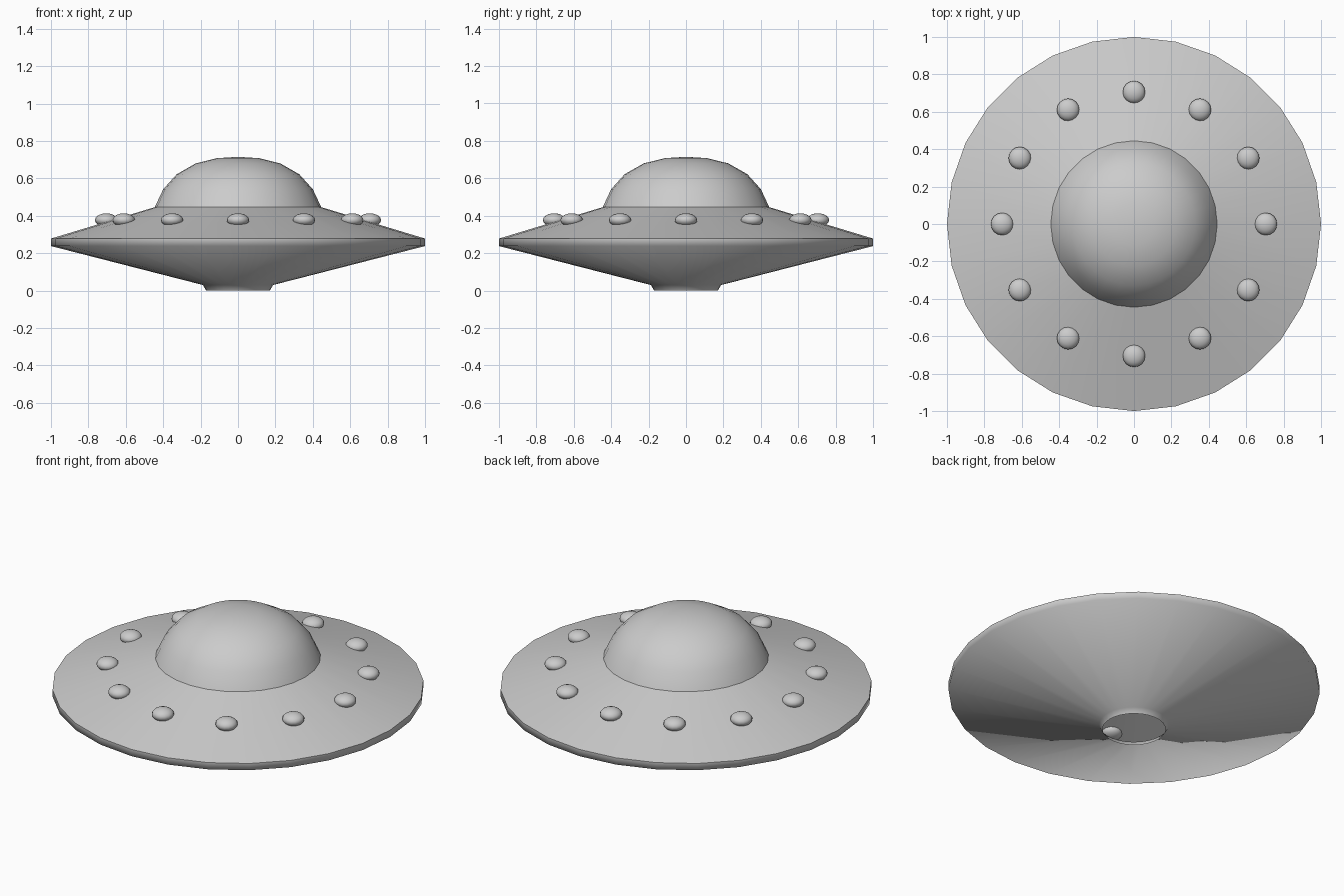
import bpy, bmesh
from math import cos, sin, tau

if "Cube" in bpy.data.objects:
    bpy.data.objects.remove(bpy.data.objects["Cube"])

SIDES = 28


def finish(name, bm):
    for f in bm.faces:
        f.smooth = True
    mesh = bpy.data.meshes.new(name)
    bm.to_mesh(mesh)
    bm.free()
    ob = bpy.data.objects.new(name, mesh)
    bpy.context.collection.objects.link(ob)
    return ob


def lathe(name, profile):
    """Revolve (radius, z) points, listed bottom to top, around the z axis."""
    bm = bmesh.new()
    rings = []
    for r, z in profile:
        if r == 0:
            rings.append([bm.verts.new((0, 0, z))] * SIDES)
        else:
            rings.append([bm.verts.new((r * cos(tau * i / SIDES), r * sin(tau * i / SIDES), z))
                          for i in range(SIDES)])
    for a, b in zip(rings, rings[1:]):
        for i in range(SIDES):
            j = (i + 1) % SIDES
            corners = [a[i], a[j], b[j], b[i]]
            bm.faces.new(list(dict.fromkeys(corners)))
    return finish(name, bm)


# Underside with short open neck and outer rim
lathe("lower_hull", [(0.17, 0), (0.188, 0.03), (1, 0.238), (1, 0.278)])

# Sloping top of the saucer
lathe("upper_hull", [(1, 0.278), (0.445, 0.446)])

# Cabin dome
lathe("dome", [(0.445, 0.446), (0.4, 0.542), (0.328, 0.622),
               (0.226, 0.68), (0.112, 0.708), (0, 0.715)])

# Ring of flattened lights
for k in range(12):
    bm = bmesh.new()
    bmesh.ops.create_uvsphere(bm, u_segments=16, v_segments=10, radius=0.06)
    bmesh.ops.scale(bm, vec=(1, 1, 0.6), verts=bm.verts)
    light = finish(f"hull_light_{k + 1}", bm)
    a = tau * k / 12
    light.location = (0.705 * cos(a), 0.705 * sin(a), 0.377)
